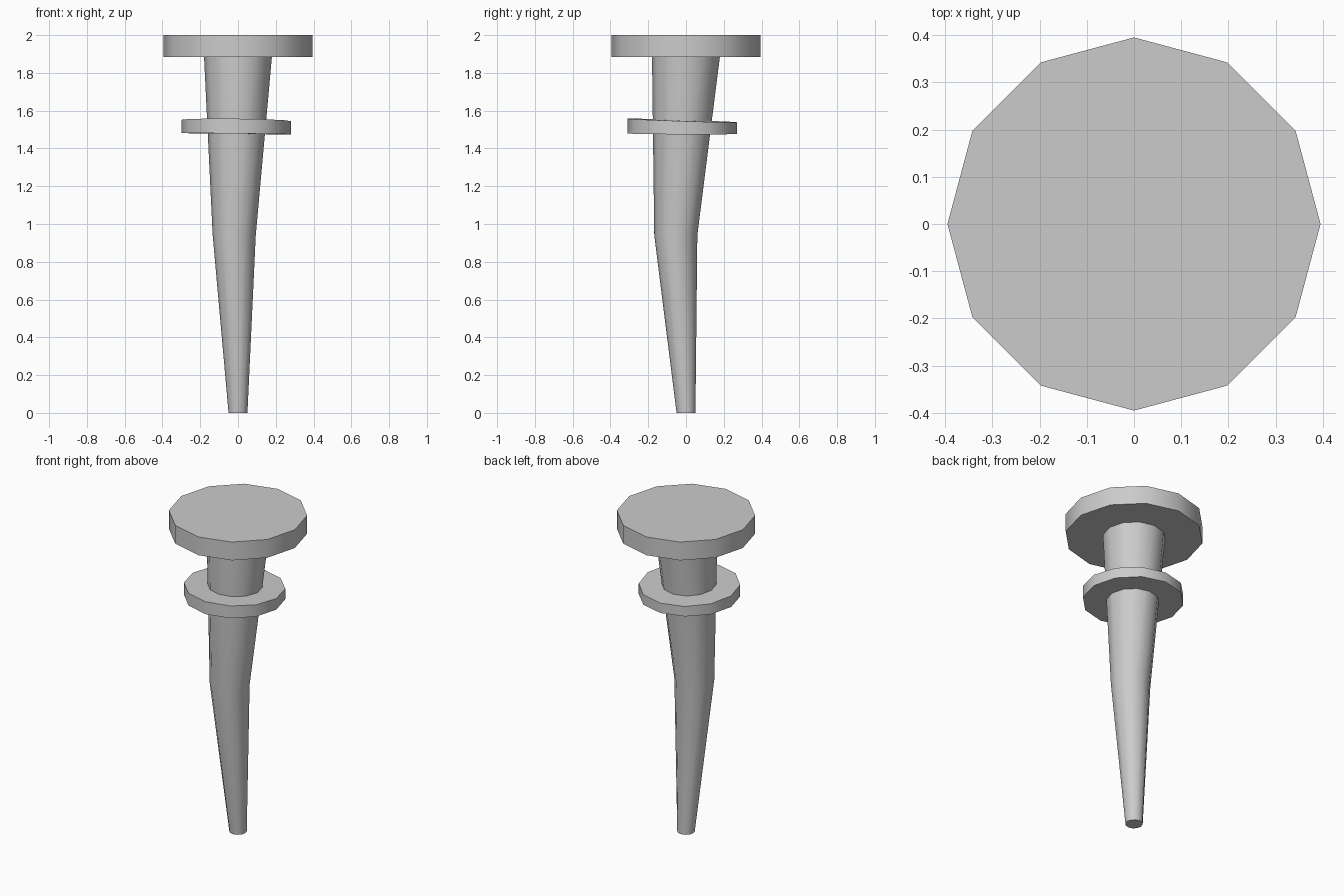
import bpy
import bmesh
import math

SIDES = 12

cube = bpy.data.objects.get("Cube")
if cube:
    bpy.data.objects.remove(cube, do_unlink=True)

grey = bpy.data.materials.new("plain grey")
grey.use_nodes = True
grey.diffuse_color = (0.6, 0.6, 0.6, 1)
grey.node_tree.nodes["Principled BSDF"].inputs["Base Color"].default_value = (0.6, 0.6, 0.6, 1)


def loft(name, sections):
    """Capped loft; each section is (x, y, z, radius, slope along x, slope along y)."""
    bm = bmesh.new()
    rings = []
    for cx, cy, cz, r, sx, sy in sections:
        ring = []
        for i in range(SIDES):
            a = math.tau * i / SIDES
            dx, dy = r * math.cos(a), r * math.sin(a)
            ring.append(bm.verts.new((cx + dx, cy + dy, cz + sx * dx + sy * dy)))
        rings.append(ring)
    for low, high in zip(rings, rings[1:]):
        for i in range(SIDES):
            j = (i + 1) % SIDES
            bm.faces.new((low[i], low[j], high[j], high[i]))
    bm.faces.new(rings[0][::-1])
    bm.faces.new(rings[-1])
    mesh = bpy.data.meshes.new(name)
    bm.to_mesh(mesh)
    bm.free()
    mesh.materials.append(grey)
    obj = bpy.data.objects.new(name, mesh)
    bpy.context.collection.objects.link(obj)
    # Smooth round the sides, sharp at the caps
    bpy.ops.object.select_all(action="DESELECT")
    obj.select_set(True)
    bpy.context.view_layer.objects.active = obj
    bpy.ops.object.shade_smooth_by_angle(angle=math.radians(40))
    return obj


# Bent, tapering shaft
loft("shaft", [
    (0, 0, 0, 0.05, 0, 0),
    (-0.02, -0.054, 0.94, 0.114, 0, 0),
    (0, 0, 1.89, 0.18, 0, 0),
])

# Slightly tilted collar
loft("collar", [
    (-0.01, -0.02, 1.478, 0.29, -0.012, -0.004),
    (-0.01, -0.02, 1.548, 0.29, -0.012, -0.033),
])

# Flat head
loft("head", [
    (0, 0, 1.885, 0.395, 0, 0),
    (0, 0, 2, 0.395, 0, 0),
])
